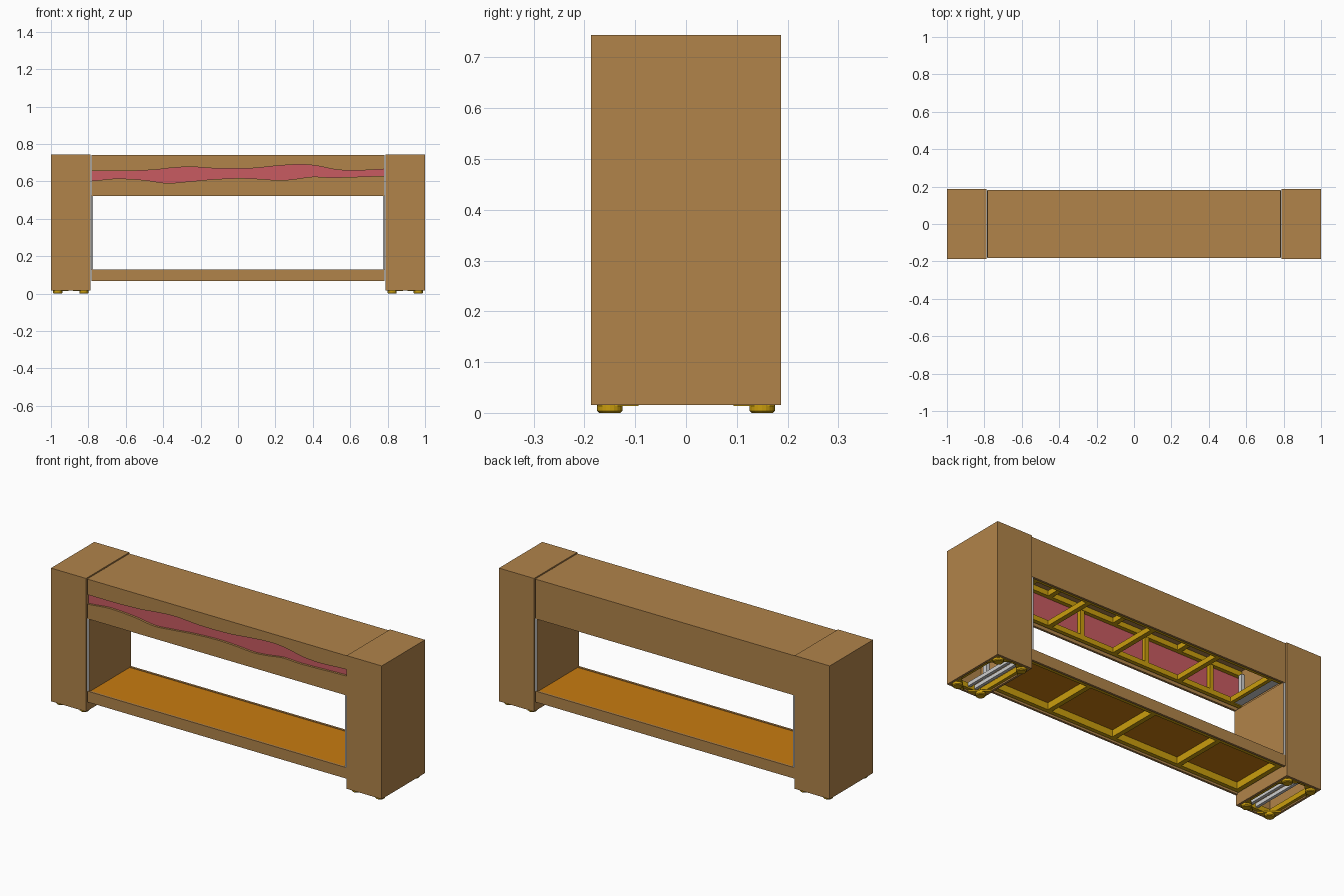
import bpy, bmesh, math

cube = bpy.data.objects.get("Cube")
if cube:
    bpy.data.objects.remove(cube, do_unlink=True)


def material(name, r, g, b):
    m = bpy.data.materials.new(name)
    m.use_nodes = True
    m.diffuse_color = (r, g, b, 1)
    m.node_tree.nodes["Principled BSDF"].inputs["Base Color"].default_value = (r, g, b, 1)
    return m


BROWN = material("brown veneer", 0.44, 0.23, 0.068)
PINK = material("pink inlay", 0.58, 0.105, 0.12)
ORANGE = material("orange shelf", 0.58, 0.2, 0.005)
YELLOW = material("yellow timber", 0.59, 0.34, 0.004)
METAL = material("pale metal", 0.62, 0.62, 0.62)


def finish(name, bm, *mats):
    bmesh.ops.recalc_face_normals(bm, faces=bm.faces)
    me = bpy.data.meshes.new(name)
    bm.to_mesh(me)
    bm.free()
    for m in mats:
        me.materials.append(m)
    ob = bpy.data.objects.new(name, me)
    bpy.context.collection.objects.link(ob)
    return ob


def box_mesh(x, y, z):
    bm = bmesh.new()
    bmesh.ops.create_cube(bm, size=1)
    for v in bm.verts:
        for i, (a, b) in enumerate((x, y, z)):
            v.co[i] = (a + b) / 2 + v.co[i] * abs(b - a)
    return bm


def box(name, x, y, z, mat):
    return finish(name, box_mesh(x, y, z), mat)


def batten(name, x, y, z, w, mat=YELLOW):
    """Cross piece running front to back, centred on x."""
    return box(name, (x - w / 2, x + w / 2), y, z, mat)


def prism(name, outline, y0, y1, mat):
    """Outline in x and z, extruded from y0 to y1."""
    bm = bmesh.new()
    face = bm.faces.new([bm.verts.new((x, y0, z)) for x, z in outline])
    new = bmesh.ops.extrude_face_region(bm, geom=[face])["geom"]
    for v in new:
        if isinstance(v, bmesh.types.BMVert):
            v.co.y = y1
    return finish(name, bm, mat)


def wave(points, steps=5):
    """Softly interpolated edge through the points."""
    out = []
    for i in range(len(points) - 1):
        p0, p1, p2, p3 = (points[max(0, min(len(points) - 1, i + k))] for k in (-1, 0, 1, 2))
        for s in range(steps):
            t = s / steps
            z = 0.5 * (2 * p1[1] + (p2[1] - p0[1]) * t
                       + (2 * p0[1] - 5 * p1[1] + 4 * p2[1] - p3[1]) * t * t
                       + (3 * p1[1] - p0[1] - 3 * p2[1] + p3[1]) * t ** 3)
            out.append((p1[0] + (p2[0] - p1[0]) * t, z))
    return out + [points[-1]]


END = 0.784      # half length of beam and shelf
D = 0.182        # half depth of beam and shelf
T = 0.012        # panel thickness

# Upper beam: top, back and a front split by the wavy inlay
box("beam_top", (-END, END), (-D, D), (0.74 - T, 0.74), BROWN)
box("beam_back", (-END, END), (D - T, D), (0.523, 0.74 - T), BROWN)
top_edge = wave([(-END, .655), (-.6, .655), (-.45, .661), (-.35, .672), (-.25, .677), (-.1, .668),
                 (.08, .67), (.2, .682), (.33, .69), (.42, .683), (.52, .663), (.62, .657), (END, .665)])
low_edge = wave([(-END, .603), (-.65, .615), (-.5, .607), (-.38, .591), (-.28, .598), (-.15, .61),
                 (0, .617), (.12, .613), (.22, .606), (.3, .612), (.4, .625), (.5, .621), (END, .629)])
prism("beam_front_upper", top_edge + [(END, 0.74 - T), (-END, 0.74 - T)], -D, T - D, BROWN)
prism("beam_front_lower", low_edge + [(END, 0.523), (-END, 0.523)], -D, T - D, BROWN)
box("wavy_inlay", (-END, END), (T - D, T - D + 0.006), (0.57, 0.71), PINK)

# Timber frame inside the beam
inner = 0.162
for s, label in ((-1, "front"), (1, "back")):
    for z, level in ((0.535, "lower"), (0.698, "upper")):
        box(f"beam_{level}_rail_{label}", (-END, END), (s * inner, s * (inner - 0.022)),
            (z, z + 0.028), YELLOW)
    for x in (-0.6, -0.2, 0.2, 0.6):
        box(f"beam_stud_{label}", (x - 0.012, x + 0.012), (s * inner, s * (inner - 0.02)),
            (0.563, 0.698), YELLOW)
for x in (-0.4, 0, 0.4):
    batten("beam_lower_batten", x, (-inner, inner), (0.535, 0.563), 0.026)
    batten("beam_upper_batten", x, (-inner, inner), (0.698, 0.726), 0.026)

# Lower shelf: rims, orange board, rails and battens beneath
for s, label in ((-1, "front"), (1, "back")):
    box(f"shelf_rim_{label}", (-END, END), (s * D, s * (D - T)), (0.068, 0.128), BROWN)
    box(f"shelf_rail_{label}", (-END, END), (s * 0.165, s * 0.143), (0.076, 0.113), YELLOW)
box("shelf_board", (-END, END), (T - D, D - T), (0.113, 0.125), ORANGE)
for x in (-0.77, -0.4, 0, 0.4, 0.77):
    batten("shelf_batten", x, (-0.143, 0.143), (0.076, 0.113), 0.026)

for s, side in ((1, "left"), (-1, "right")):
    # Hollow leg, open underneath
    bm = box_mesh((s * 0.788, s), (-0.187, 0.187), (0.016, 0.744))
    base = [f for f in bm.faces if f.calc_center_median().z < 0.02]
    bmesh.ops.delete(bm, geom=base, context='FACES')
    leg = finish(f"leg_{side}", bm, BROWN)
    mod = leg.modifiers.new("wall", 'SOLIDIFY')
    mod.thickness = T
    mod.offset = -1
    mod.use_even_offset = True

    # Lining panel of the opening, with bare metal edges
    bm = box_mesh((s * 0.774, s * 0.786), (-0.18, 0.18), (0.125, 0.525))
    bm.normal_update()
    for f in bm.faces:
        f.material_index = int(abs(f.normal.y) > 0.5)
    finish(f"lining_{side}", bm, BROWN, METAL)

    # Timber frame at the leg base
    for e in (-1, 1):
        box(f"leg_rail_{side}", (s * 0.802, s * 0.986), (e * 0.173, e * 0.155), (0.022, 0.05), YELLOW)
    for x in (0.81, 0.978):
        batten(f"leg_batten_{side}", s * x, (-0.155, 0.155), (0.022, 0.05), 0.016)

    # Corner gussets and feet
    for x, inward in ((0.801, 1), (0.987, -1)):
        for e in (-1, 1):
            bm = bmesh.new()
            corner = [(x, 0.174), (x + inward * 0.08, 0.174), (x, 0.094)]
            face = bm.faces.new([bm.verts.new((s * a, e * b, 0.014)) for a, b in corner])
            new = bmesh.ops.extrude_face_region(bm, geom=[face])["geom"]
            for v in new:
                if isinstance(v, bmesh.types.BMVert):
                    v.co.z = 0.022
            finish(f"gusset_{side}", bm, YELLOW)

            bm = bmesh.new()
            for z0, z1, r0, r1 in ((0, 0.004, 0.021, 0.025), (0.004, 0.016, 0.025, 0.025)):
                ring = bmesh.ops.create_cone(bm, cap_ends=True, segments=20, radius1=r0,
                                             radius2=r1, depth=z1 - z0)["verts"]
                cx = s * (x + inward * 0.0225)
                bmesh.ops.translate(bm, verts=ring, vec=(cx, e * 0.15, (z0 + z1) / 2))
            finish(f"foot_{side}", bm, YELLOW)

    # Metal rails and posts inside the leg
    for x in (0.85, 0.89):
        batten(f"leg_metal_rail_{side}", s * x, (-0.155, 0.155), (0.03, 0.05), 0.016, METAL)
    for y in (-0.12, 0.12):
        box(f"leg_metal_post_{side}", (s * 0.802, s * 0.822), (y - 0.012, y + 0.012),
            (0.05, 0.7), METAL)

    # Angle bracket closing each end of the beam frame
    for y in (-0.13, 0.13):
        box(f"beam_bracket_post_{side}", (s * 0.765, s * 0.783), (y - 0.012, y + 0.012),
            (0.563, 0.698), METAL)
    box(f"beam_bracket_plate_{side}", (s * 0.776, s * 0.783), (-0.14, 0.14), (0.54, 0.6), METAL)
    box(f"beam_bracket_flange_{side}", (s * 0.74, s * 0.783), (-0.14, 0.14), (0.54, 0.547), METAL)
    batten(f"beam_end_batten_{side}", s * 0.725, (-inner, inner), (0.535, 0.563), 0.02)
